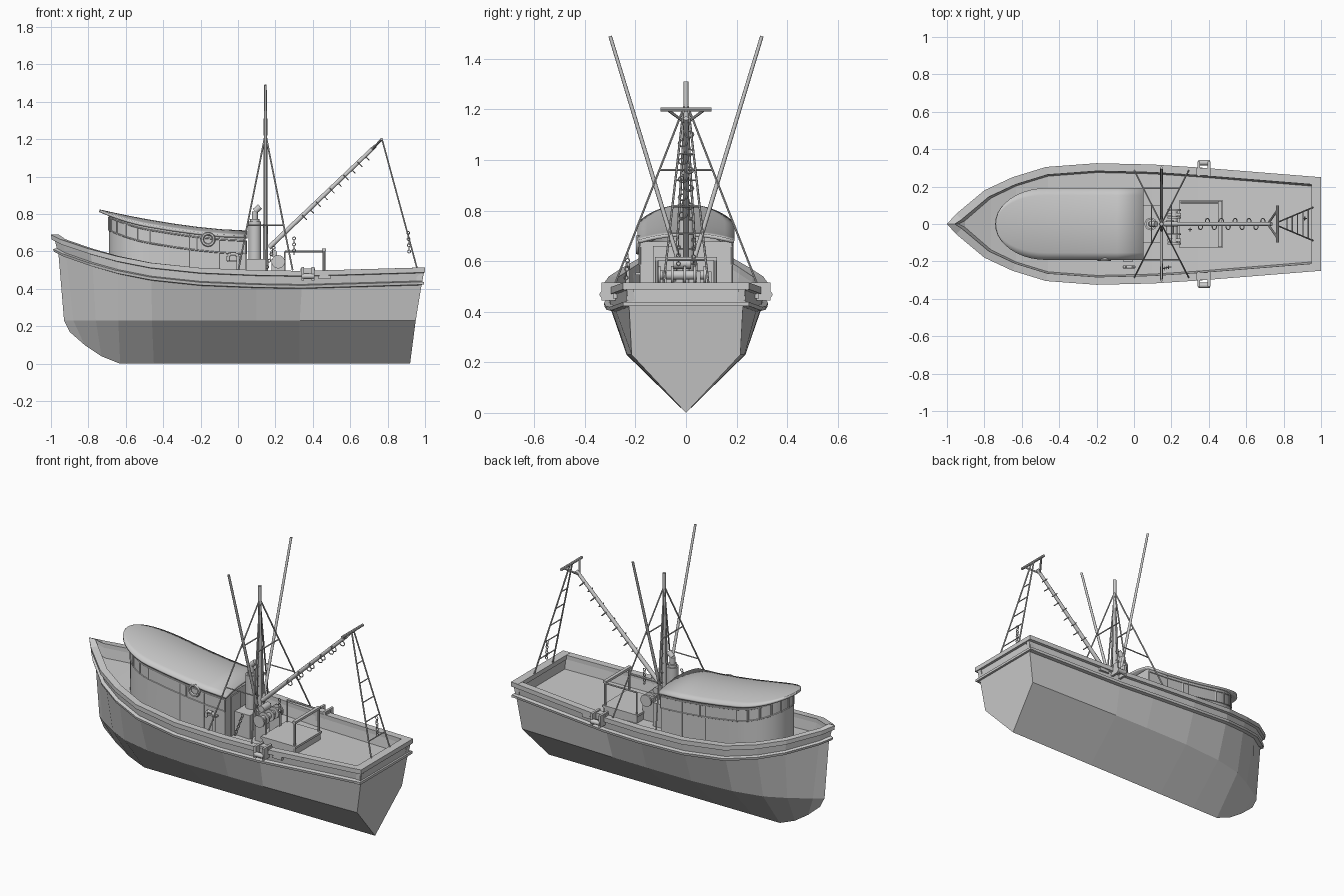
import bpy, bmesh, math
from mathutils import Vector, Matrix

if "Cube" in bpy.data.objects:
    bpy.data.objects.remove(bpy.data.objects["Cube"])


def finish(name, bm, smooth=False):
    bmesh.ops.recalc_face_normals(bm, faces=bm.faces)
    me = bpy.data.meshes.new(name)
    bm.to_mesh(me)
    bm.free()
    ob = bpy.data.objects.new(name, me)
    bpy.context.collection.objects.link(ob)
    if smooth:
        bpy.context.view_layer.objects.active = ob
        ob.select_set(True)
        bpy.ops.object.shade_smooth_by_angle(angle=math.radians(40))
        ob.select_set(False)
    return ob


def boxes(name, items):
    bm = bmesh.new()
    for lo, hi in items:
        lo, hi = Vector(lo), Vector(hi)
        m = Matrix.Translation((lo + hi) / 2) @ Matrix.Diagonal((*(hi - lo), 1))
        bmesh.ops.create_cube(bm, size=1, matrix=m)
    return finish(name, bm)


def rods(name, items, r, sides=8, r2=None):
    bm = bmesh.new()
    for p, q in items:
        p, q = Vector(p), Vector(q)
        d = q - p
        m = Matrix.Translation((p + q) / 2) @ d.to_track_quat('Z', 'Y').to_matrix().to_4x4()
        bmesh.ops.create_cone(bm, cap_ends=True, segments=sides, radius1=r,
                              radius2=r2 or r, depth=d.length, matrix=m)
    return finish(name, bm, True)


def path(name, pts, r, sides=8):
    return rods(name, list(zip(pts[:-1], pts[1:])), r, sides)


def ring(name, c, axis, R, r, seg=16):
    bpy.ops.mesh.primitive_torus_add(location=c, major_radius=R, minor_radius=r,
                                     major_segments=seg, minor_segments=6)
    ob = bpy.context.object
    ob.name = name
    ob.rotation_euler = Vector(axis).to_track_quat('Z', 'Y').to_euler()
    return ob


def chain(name, p, q, n):
    p, q = Vector(p), Vector(q)
    for i in range(n):
        ring(name, p.lerp(q, i / (n - 1)), (1, 0, 0) if i % 2 else (0, 1, 0), .008, .0025, 8)


# Hull stations: rail x, y, z, chine x, y, keel x, z
ST = [(-1, 0, .69, -.93, 0, -.90, .17), (-.95, .055, .665, -.88, .04, -.82, .10),
      (-.8, .18, .615, -.76, .115, -.73, .04), (-.65, .25, .575, -.64, .175, -.63, 0),
      (-.47, .305, .54, -.46, .215, -.45, 0), (-.2, .325, .512, -.2, .235, -.2, 0),
      (.1, .318, .50, .1, .235, .1, 0), (.35, .302, .496, .33, .232, .33, 0),
      (1, .25, .515, .95, .215, .92, 0)]
# Rail and rubbing strake profile: inward offset, drop below the rail
PROF = [(.025, .095), (.003, .092), (0, .077), (.02, .072), (.016, .03), (0, .027),
        (0, 0), (.042, 0), (.042, .025), (.05, .082)]
bm = bmesh.new()
loops = []
for i, (x, y, z, xc, yc, xk, zk) in enumerate(ST):
    a, b = ST[max(i - 1, 0)], ST[min(i + 1, len(ST) - 1)]
    n = Vector((-(b[1] - a[1]), b[0] - a[0])).normalized() if i else Vector((-1, 0))
    side = [(xc, yc, .23)]
    for off, drop in PROF:
        zz = z - drop
        t = (zz - .23) / (z - .23)
        side.append((xc + (x - xc) * t - n.x * off, max(0, y - n.y * off), zz))
    top = side[-1]
    sec = [(xk, 0, zk)] + side + [(top[0], 0, top[2])] + [(p[0], -p[1], p[2]) for p in reversed(side)]
    loops.append([bm.verts.new(p) for p in sec])
N = len(loops[0])
for A, B in zip(loops[:-1], loops[1:]):
    for k in range(N):
        bm.faces.new((A[k], A[(k + 1) % N], B[(k + 1) % N], B[k]))
bm.faces.new(loops[-1])
bmesh.ops.remove_doubles(bm, verts=bm.verts, dist=.0005)
finish("hull", bm)
boxes("stern_bulwark", [((.955, -.235, .43), (.984, .235, .49)), ((.95, -.25, .488), (1, .25, .515)),
                        ((.96, -.25, .423), (.995, .25, .438))])


# Deckhouse shape functions
def roof_z(x, y):
    return .712 + .113 * max(0, (.05 - x) / .79) ** 1.6 - .028 * (y / .19) ** 2


def outline(x0, w, n=10):
    c = -.47
    half = [(c - (c - x0) * math.cos(t), w * math.sin(t)) for t in
            [math.pi / 2 * k / n for k in range(n + 1)]]
    half += [(x, w) for x in (-.35, -.22, -.09, .04)]
    return half


# Cambered roof
bm = bmesh.new()
rows = []
for x, w in outline(-.74, .192):
    w = max(w, .002)
    rows.append([bm.verts.new((x + (.012 if x > 0 else 0), w * k / 5, roof_z(x, w * k / 5))) for k in range(-5, 6)])
for A, B in zip(rows[:-1], rows[1:]):
    for k in range(10):
        bm.faces.new((A[k], A[k + 1], B[k + 1], B[k]))
roof = finish("house_roof", bm, True)
for f in roof.data.polygons:
    if f.normal.z < 0:
        roof.data.flip_normals()
    break
mod = roof.modifiers.new("thickness", 'SOLIDIFY')
mod.thickness = .014

# House walls
half = outline(-.69, .182)
plan = [(x, -y) for x, y in reversed(half)] + half[1:]
bm = bmesh.new()
lo = [bm.verts.new((x, y, .41)) for x, y in plan]
hi = [bm.verts.new((x, y, roof_z(x, y) - .008)) for x, y in plan]
for k in range(len(plan)):
    j = (k + 1) % len(plan)
    bm.faces.new((lo[k], lo[j], hi[j], hi[k]))
finish("house_walls", bm, True)

# Window sills, heads and mullions
for name, d in (("window_sill", .10), ("window_head", .03)):
    path(name, [(x, y, roof_z(x, y) - d) for x, y in plan], .004, 6)
rods("window_mullions", [((x, y, roof_z(x, y) - .1), (x, y, roof_z(x, y) - .03))
                         for x, y in plan[::2]], .005, 6)
for s in (-1, 1):
    path("side_door_frame", [(-.26, s * .183, .45), (-.26, s * .183, .70), (-.10, s * .183, .685),
                             (-.10, s * .183, .45)], .003, 6)
boxes("back_door", [((.04, -.13, .42), (.047, -.04, .66))])
boxes("door_handle", [((-.06, -.2, .545), (-.005, -.18, .555))])
ring("life_ring", (-.16, -.19, .665), (0, 1, 0), .031, .009, 20)

# Engine casing, exhaust stack and vent
boxes("engine_casing", [((.045, -.1, .41), (.15, .1, .56))])
rods("exhaust_stack", [((.09, 0, .55), (.09, 0, .76))], .034, 16)
rods("exhaust_collar", [((.09, 0, .755), (.09, 0, .775))], .026, 16)
path("exhaust_pipe", [(.09, 0, .76), (.09, 0, .815), (.118, 0, .84)], .016, 12)
path("deck_vent", [(0, -.23, .42), (0, -.23, .575), (-.012, -.23, .587), (-.04, -.23, .587),
                   (-.052, -.23, .575), (-.052, -.23, .55)], .009, 10)

# Mast, outriggers and shrouds
M = .147
rods("mast", [((M, 0, .41), (M, 0, 1.25))], .014, 12, .009)
rods("mast_head", [((M, 0, 1.22), (M, 0, 1.31))], .010, 10)
rods("outriggers", [((M, s * .03, .60), (M, s * .3, 1.49)) for s in (-1, 1)], .009, 10, .007)
rods("mast_legs", [((M, s * .045, .5), (M, 0, 1.25)) for s in (-1, 1)], .005, 6)
rods("mast_rungs", [((M, -h, 1.25 - h * 16.7), (M, h, 1.25 - h * 16.7))
                    for h in [.008 + .0035 * k for k in range(10)]], .003, 6)
def shroud(t, s, e):
    return (M + s * .145 * t, e * .285 * t, 1.23 - .73 * t)
rods("shrouds", [(shroud(0, s, e), shroud(1, s, e)) for s in (-1, 1) for e in (-1, 1)], .0045, 6)
rods("shroud_spreaders", [(shroud(.67, -1, e), shroud(.67, 1, e)) for e in (-1, 1)]
     + [(shroud(.37, s, -1), shroud(.37, s, 1)) for s in (-1, 1)], .004, 6)

# Boom with hoops and forked crosshead
b0, b1 = Vector((.165, 0, .62)), Vector((.735, 0, 1.165))
rods("boom", [(b0, b1)], .013, 10, .010)
for i in range(10):
    c = b0.lerp(b1, .32 + .065 * i)
    ring("boom_hoop", c + Vector((.008, (.013 if i % 2 else -.013), -.012)), b1 - b0, .017, .003, 10)
rods("boom_crosshead", [((.768, -.1, 1.2), (.768, .1, 1.2))], .008, 8)
rods("boom_fork", [(b1 - Vector((.02, 0, .02)), (.768, s * .075, 1.2)) for s in (-1, 1)], .006, 8)

# Stern stay ladder
def stay(t, s):
    return (.77 + .19 * t, s * (.01 + .08 * t), 1.2 - .7 * t)
rods("stern_stays", [(stay(0, s), stay(1, s)) for s in (-1, 1)], .0045, 6)
rods("stern_stay_rungs", [(stay(t, -1), stay(t, 1)) for t in (.25, .4, .55, .7, .85)], .0035, 6)
chain("stern_chain", (.91, .03, .70), (.915, .03, .60), 7)
chain("shroud_chain", (.19, -.23, .62), (.15, -.24, .50), 8)
chain("boom_chain", (.3, -.03, .67), (.3, -.03, .59), 6)

# Hatch and gallows frame
boxes("fish_hatch", [((.245, -.12, .41), (.47, .12, .455)), ((.24, -.125, .455), (.475, .125, .468))])
rods("gallows_posts", [((.46, y, .41), (.46, y, .61)) for y in (-.115, .115)], .007, 8)
boxes("gallows_bar", [((.45, -.122, .602), (.47, .122, .616))])
rods("gallows_rails", [((.46, .115, .60), (.25, .115, .60)), ((.25, .115, .60), (.25, .115, .42))], .005, 8)

# Trawl winch
boxes("winch_stand", [((.18, y - .008, .41), (.25, y + .008, .56)) for y in (-.085, .05)])
rods("winch_drum", [((.215, -.11, .545), (.215, .08, .545))], .018, 12)
rods("winch_flanges", [((.215, y, .545), (.215, y + .01, .545)) for y in (-.11, -.06, -.01, .03, .07)], .036, 14)
rods("winch_motor", [((.19, -.05, .59), (.19, .02, .59))], .02, 12)

# Side rollers and scuppers
for s in (-1, 1):
    for name, items in (
            ("fairlead_bracket", [((x, min(s * .255, s * .335), z), (x + .014, max(s * .255, s * .335), z + h))
                                  for x in (.34, .394) for z, h in ((.49, .026), (.445, .05))]
             + [((.335, min(s * .26, s * .3), .494), (.413, max(s * .26, s * .3), .508))]),
            ("scupper", [((.43, min(s * .27, s * .288), .452), (.495, max(s * .27, s * .288), .472))])):
        boxes(name, items)
    rods("fairlead_roller", [((.345, s * .328, .468), (.405, s * .328, .468))], .014, 12)
